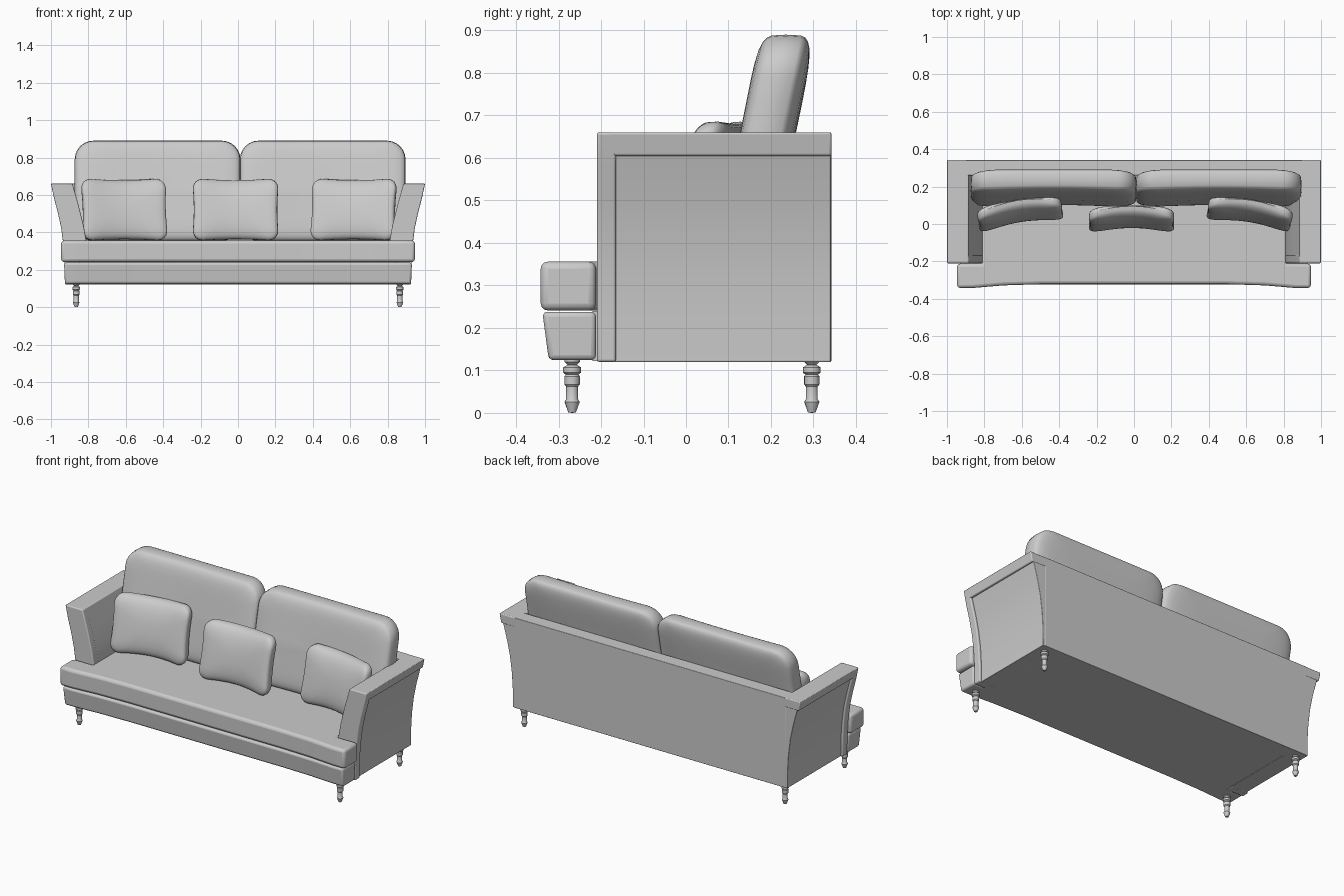
import bpy, bmesh, math
from mathutils import Matrix

if "Cube" in bpy.data.objects:
    bpy.data.objects.remove(bpy.data.objects["Cube"])


def finish(name, bm, bevel=0.0, mirror=False, angle=40, segs=3):
    bmesh.ops.recalc_face_normals(bm, faces=bm.faces)
    me = bpy.data.meshes.new(name)
    bm.to_mesh(me)
    bm.free()
    ob = bpy.data.objects.new(name, me)
    bpy.context.collection.objects.link(ob)
    bpy.ops.object.select_all(action='DESELECT')
    ob.select_set(True)
    bpy.context.view_layer.objects.active = ob
    bpy.ops.object.shade_smooth_by_angle(angle=math.radians(angle))
    if bevel:
        m = ob.modifiers.new("Bevel", 'BEVEL')
        m.width, m.segments, m.limit_method = bevel, segs, 'ANGLE'
        m.angle_limit = math.radians(40)
    if mirror:
        ob.modifiers.new("Mirror", 'MIRROR')
    return ob


def prism(name, pts, axis, a, b, bevel=0.005, mirror=False, taper=None):
    """Extrude a 2D outline along y (outline in xz) or z (outline in xy)."""
    bm = bmesh.new()
    put = (lambda p, t: (p[0], t, p[1])) if axis == 'y' else (lambda p, t: (p[0], p[1], t))
    lo = [bm.verts.new(put(p, a)) for p in pts]
    hi = [bm.verts.new(put(p, b)) for p in pts]
    n = len(pts)
    bm.faces.new(lo)
    bm.faces.new(hi)
    for i in range(n):
        bm.faces.new((lo[i], lo[(i + 1) % n], hi[(i + 1) % n], hi[i]))
    if taper:
        for v in lo:
            v.co = taper(v.co)
    return finish(name, bm, bevel, mirror)


def rounded(hw, hh, r, arc=6, side=6):
    """Rounded rectangle outline with evenly divided straight sides."""
    corners = []
    for k, (sx, sz) in enumerate(((1, 1), (-1, 1), (-1, -1), (1, -1))):
        corners.append([(sx * (hw - r) + r * math.cos(t), sz * (hh - r) + r * math.sin(t))
                        for t in [(k + i / arc) * math.pi / 2 for i in range(arc + 1)]])
    out = []
    for k in range(4):
        p, q = corners[k][-1], corners[(k + 1) % 4][0]
        out += corners[k]
        out += [(p[0] + (q[0] - p[0]) * i / side, p[1] + (q[1] - p[1]) * i / side)
                for i in range(1, side)]
    return out


def cushion(name, hw, hh, half, r, power, deform, matrix):
    """Puffy cushion: scaled outline rings from back to front, then deformed."""
    outline = rounded(hw, hh, r)
    scales = [0.15, 0.35, 0.55, 0.7, 0.8, 0.88, 0.94, 0.975, 0.993]
    levels = [(s, 1) for s in scales] + [(1, 0)] + [(s, -1) for s in reversed(scales)]
    bm = bmesh.new()
    rings = []
    for s, side in levels:
        y = side * half * (1 - s ** power) ** (1 / power) if s < 1 else 0
        rings.append([bm.verts.new(deform(x * s, y, z * s, x * s / hw, z * s / hh, side))
                      for x, z in outline])
    n = len(outline)
    for a, b in zip(rings, rings[1:]):
        for i in range(n):
            bm.faces.new((a[i], a[(i + 1) % n], b[(i + 1) % n], b[i]))
    bm.faces.new(rings[0])
    bm.faces.new(rings[-1])
    bm.transform(matrix)
    return finish(name, bm, angle=80)


# flared arms: inset side panel, full front border and top rail
inner = [(0.81, 0.12), (0.81, 0.35), (0.826, 0.44), (0.851, 0.54), (0.885, 0.66)]
outer = [(1.0, 0.66), (0.983, 0.58), (0.962, 0.5), (0.945, 0.42), (0.932, 0.32),
         (0.926, 0.22), (0.925, 0.12)]
prism("arm_front_border", inner + outer, 'y', -0.21, -0.165, 0.006, True)
prism("arm_panel", inner[:-1] + [(0.88, 0.64)] + [(x - 0.014, min(z, 0.64)) for x, z in outer],
      'y', -0.17, 0.34, 0.003, True)
prism("arm_top_rail", [(0.87, 0.605), (0.885, 0.66), (1.0, 0.66), (0.988, 0.605)],
      'y', -0.18, 0.342, 0.005, True)

# back panel and underframe
prism("back_panel", [(-0.9, 0.12), (0.9, 0.12), (0.9, 0.66), (-0.9, 0.66)], 'y', 0.26, 0.342, 0.003)
prism("underframe", [(-0.85, 0.122), (0.85, 0.122), (0.85, 0.24), (-0.85, 0.24)], 'y', -0.22, 0.3, 0)


# T-shaped base front and seat cushion with a gently bowed front
def t_outline(w, front, bow, back):
    xs = [-w, -0.86, -0.7, -0.5, -0.25, 0, 0.25, 0.5, 0.7, 0.86, w]
    edge = [(x, front + bow * (1 - max(0, (abs(x) - 0.5) / 0.36) ** 2 if abs(x) < 0.86 else 0))
            for x in xs]
    return edge + [(w, -0.212), (0.815, -0.212), (0.815, back), (-0.815, back),
                   (-0.815, -0.212), (-w, -0.212)]


def lean_in(co):
    if co.y < -0.25:
        co.y += 0.015
    co.x *= 0.995
    return co


prism("base_front", t_outline(0.93, -0.338, 0.014, -0.15), 'z', 0.124, 0.238, 0.012, taper=lean_in)
prism("seat_cushion", t_outline(0.946, -0.342, 0.02, 0.27), 'z', 0.241, 0.356, 0.017)


# two leaning back cushions, hollowed in front
def lean(x, y, z, u, v, side):
    y += z * (0.21 if z > 0 else 0.12)
    if side < 0:
        y += 0.025 * (1 - u * u) * (1 - 0.5 * v * v)
    return (x, y, z)


for label, cx in (("left", -0.43), ("right", 0.453)):
    cushion(label + "_back_cushion", 0.443, 0.268, 0.073, 0.1, 5, lean,
            Matrix.Translation((cx, 0.178, 0.622)))


# three throw pillows with pinched sides and a dented front
def pinch(x, y, z, u, v, side):
    x *= 1 - 0.05 * (1 - v * v) * u * u
    z *= 1 - 0.07 * (1 - u * u) * v * v
    y += 0.035 * v
    if side <= 0:
        y += 0.035 * (1 - u * u) * (0.5 + 0.5 * v * v)
    y -= 0.012 * u * u
    return (x, y, z)


for label, cx, cy, turn in (("left", -0.61, 0.058, 9), ("middle", -0.013, 0.026, 0),
                            ("right", 0.62, 0.058, -9)):
    cushion(label + "_throw_pillow", 0.235, 0.17, 0.053, 0.065, 3.5, pinch,
            Matrix.Translation((cx, cy, 0.521)) @ Matrix.Rotation(math.radians(turn), 4, 'Z'))

# turned legs
profile = [(0, 0), (0.009, 0.001), (0.018, 0.026), (0.014, 0.032), (0.014, 0.062), (0.018, 0.067),
           (0.018, 0.086), (0.015, 0.09), (0.021, 0.095), (0.021, 0.107), (0.011, 0.113),
           (0.018, 0.12), (0.018, 0.13)]
for label, y in (("front", -0.268), ("back", 0.296)):
    bm = bmesh.new()
    vs = [bm.verts.new((r, 0, z)) for r, z in profile]
    es = [bm.edges.new(p) for p in zip(vs, vs[1:])]
    bmesh.ops.spin(bm, geom=vs + es, axis=(0, 0, 1), cent=(0, 0, 0), angle=2 * math.pi, steps=16)
    bmesh.ops.remove_doubles(bm, verts=bm.verts, dist=0.0002)
    bm.transform(Matrix.Translation((0.865, y, 0)))
    finish(label + "_leg", bm, mirror=True, angle=35)
